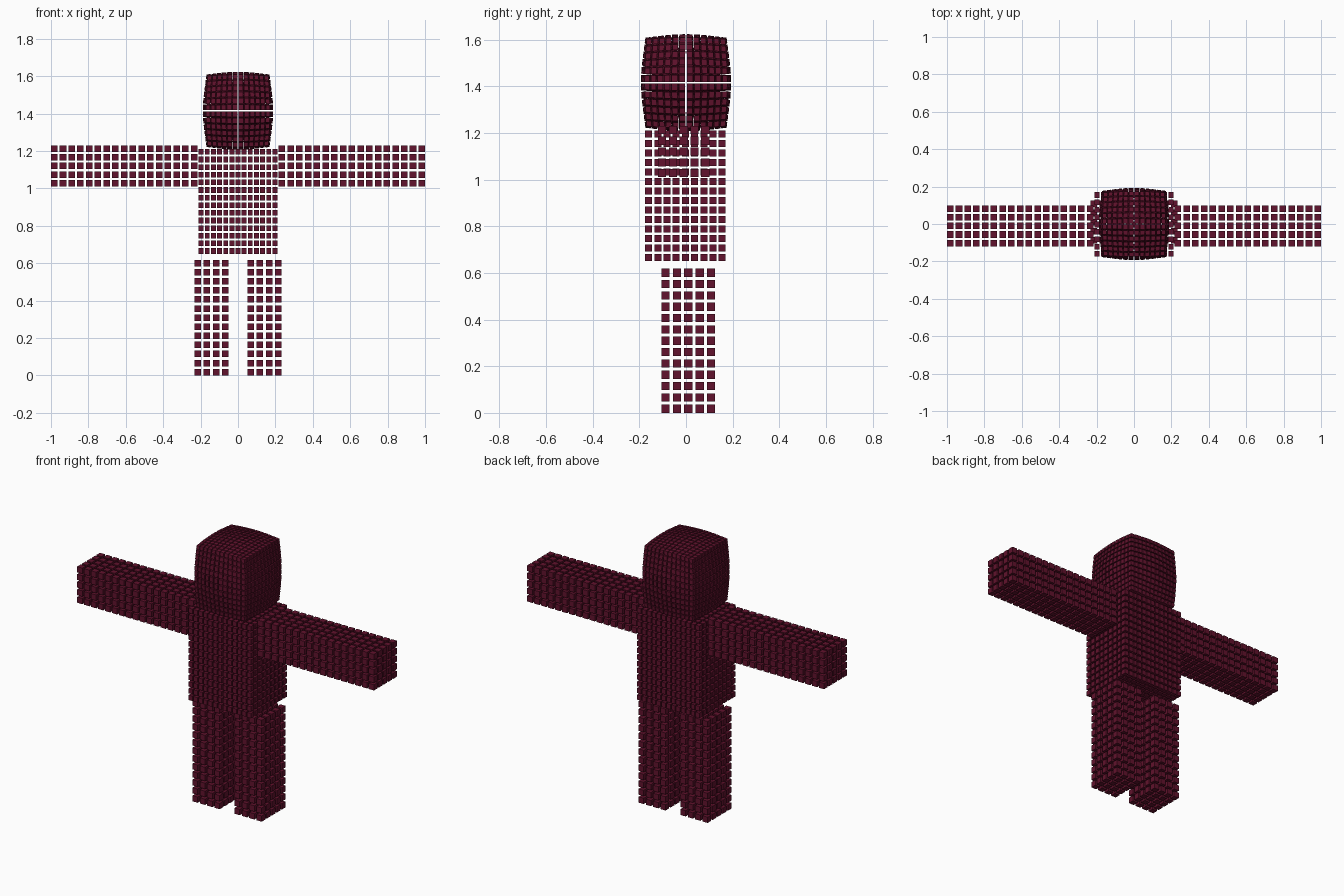
import bpy
import bmesh
from mathutils import Vector

default = bpy.data.objects.get("Cube")
if default:
    bpy.data.objects.remove(default, do_unlink=True)

maroon = bpy.data.materials.new("dark maroon")
maroon.use_nodes = True
colour = (0.12, 0.006, 0.026, 1)
maroon.diffuse_color = colour
maroon.node_tree.nodes["Principled BSDF"].inputs["Base Color"].default_value = colour


def block_lattice(name, low, high, counts, size):
    """One small block repeated along x, y and z to fill the box low..high."""
    low, high, size = Vector(low), Vector(high), Vector(size)
    centre = (low + high) / 2
    first = low + size / 2 - centre
    bm = bmesh.new()
    bmesh.ops.create_cube(bm, size=1)
    bmesh.ops.scale(bm, vec=size, verts=bm.verts)
    bmesh.ops.translate(bm, vec=first, verts=bm.verts)
    mesh = bpy.data.meshes.new(name)
    bm.to_mesh(mesh)
    bm.free()
    mesh.materials.append(maroon)
    obj = bpy.data.objects.new(name, mesh)
    obj.location = centre
    bpy.context.collection.objects.link(obj)
    for axis, count in enumerate(counts):
        step = Vector((0, 0, 0))
        step[axis] = (high[axis] - low[axis] - size[axis]) / (count - 1)
        array = obj.modifiers.new("repeat " + "xyz"[axis], 'ARRAY')
        array.count = count
        array.use_relative_offset = False
        array.use_constant_offset = True
        array.constant_offset_displace = step
    return obj


# Torso
block_lattice("torso", (-0.21, -0.175, 0.65), (0.21, 0.17, 1.21),
              (13, 9, 14), (0.026, 0.03, 0.03))

# Arms and legs, one for each side
for side, sign in (("left", 1), ("right", -1)):
    for part, inner, outer, y, z, counts in (
            ("arm", 0.217, 1.0, (-0.12, 0.10), (1.01, 1.23), (17, 5, 5)),
            ("leg", 0.05, 0.233, (-0.105, 0.125), (0, 0.618), (4, 5, 13))):
        x = sorted((sign * inner, sign * outer))
        block_lattice(side + "_" + part, (x[0], y[0], z[0]),
                      (x[1], y[1], z[1]), counts, (0.035,) * 3)

# Head, a lattice partly rounded towards a sphere
head = block_lattice("head", (-0.186, -0.193, 1.201), (0.186, 0.193, 1.629),
                     (12, 12, 12), (0.026, 0.026, 0.029))
rounding = head.modifiers.new("rounding", 'CAST')
rounding.cast_type = 'SPHERE'
rounding.factor = 0.3
